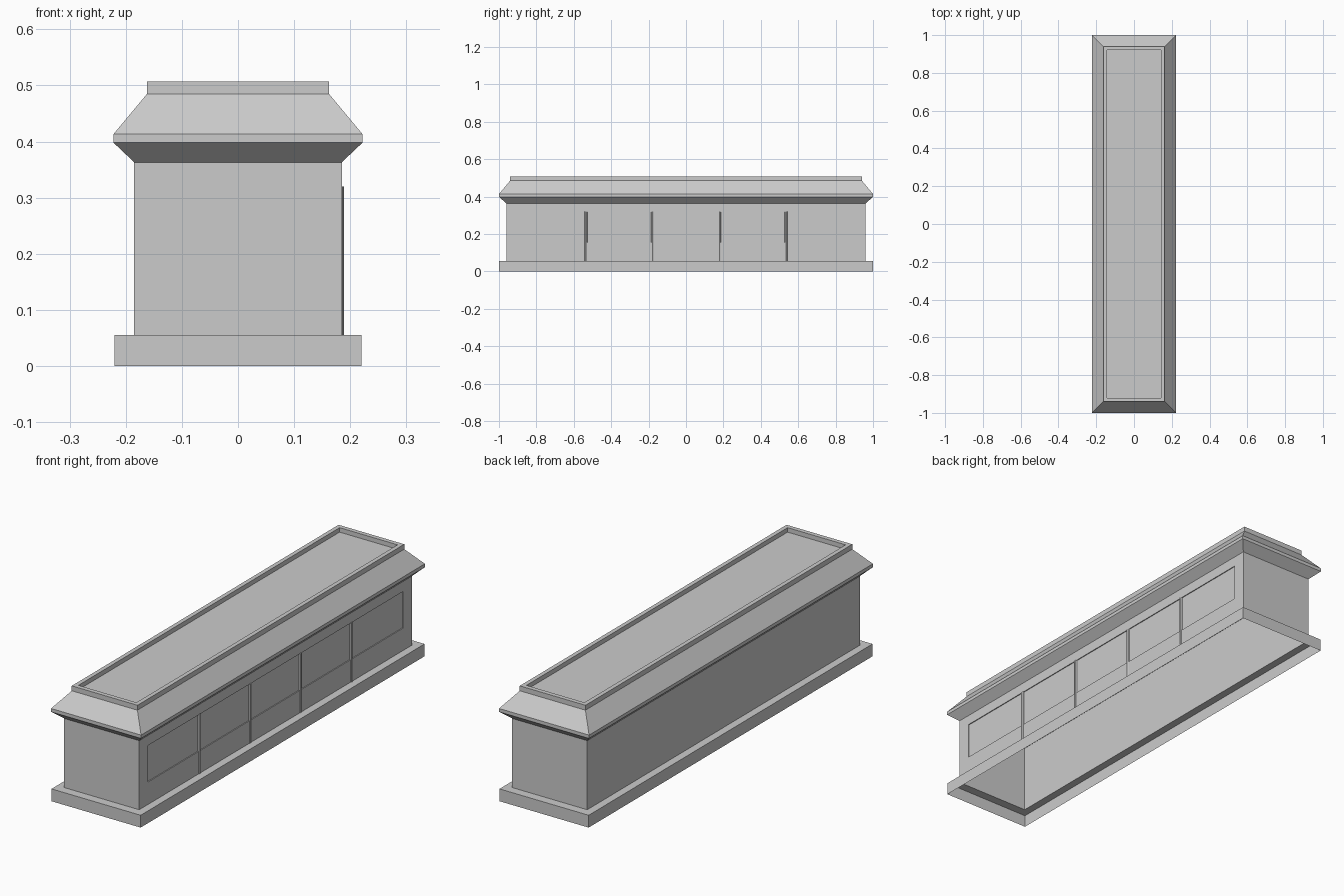
import bpy
import bmesh

if "Cube" in bpy.data.objects:
    bpy.data.objects.remove(bpy.data.objects["Cube"])

stone = bpy.data.materials.new("grey stone")
stone.use_nodes = True
STONE = (0.6, 0.6, 0.6, 1)
stone.diffuse_color = STONE
stone.node_tree.nodes["Principled BSDF"].inputs["Base Color"].default_value = STONE


def finish(bm, name):
    mesh = bpy.data.meshes.new(name)
    bm.to_mesh(mesh)
    bm.free()
    mesh.materials.append(stone)
    obj = bpy.data.objects.new(name, mesh)
    bpy.context.collection.objects.link(obj)
    return obj


def bridge(bm, a, b):
    """Join two loops of four vertices with quads."""
    return [bm.faces.new((a[i], a[(i + 1) % 4], b[(i + 1) % 4], b[i])) for i in range(4)]


def stepped_shell(profile, cap=False):
    """Stack rectangular rings given as (half width, half length, height)."""
    bm = bmesh.new()
    rings = []
    for w, l, z in profile:
        corners = ((-w, -l), (w, -l), (w, l), (-w, l))
        rings.append([bm.verts.new((x, y, z)) for x, y in corners])
    sides = [bridge(bm, a, b) for a, b in zip(rings, rings[1:])]
    if cap:
        bm.faces.new(rings[-1])
    return bm, sides


W, L = 0.185, 0.96
FLOOR, EAVE = 0.055, 0.363

# Plinth, open underneath, with a ledge around the chest
bm, _ = stepped_shell([(0.22, 1, 0), (0.22, 1, FLOOR), (W, L, FLOOR)])
finish(bm, "plinth")

# Chest with a shallow long panel sunk into its left side
bm, sides = stepped_shell([(W, L, FLOOR), (W, L, EAVE)])
wall = sides[0][1]
outer = list(wall.verts)
bm.faces.remove(wall)


def panel_loop(x):
    return [bm.verts.new((x, y, z)) for y, z in
            ((-0.9, 0.155), (0.9, 0.155), (0.9, 0.318), (-0.9, 0.318))]


rim, back = panel_loop(W), panel_loop(W - 0.004)
bridge(bm, outer, rim)
bridge(bm, rim, back)
bm.faces.new(back)
finish(bm, "chest")

# Lid with flared cornice, sloped shoulders and a sunken top
bm, _ = stepped_shell([
    (W, L, EAVE), (0.222, 1, 0.398), (0.222, 1, 0.413),
    (0.162, 0.94, 0.485), (0.162, 0.94, 0.507),
    (0.143, 0.92, 0.507), (0.143, 0.92, 0.487)], cap=True)
finish(bm, "lid")

# Slim upright ribs on the panelled side
for n, y in enumerate((-0.535, -0.178, 0.178, 0.535), 1):
    bm = bmesh.new()
    bmesh.ops.create_cone(bm, cap_ends=True, segments=8, radius1=0.008,
                          radius2=0.008, depth=0.32 - FLOOR)
    bmesh.ops.translate(bm, verts=bm.verts, vec=(0.181, y, (0.32 + FLOOR) / 2))
    finish(bm, f"rib_{n}")
